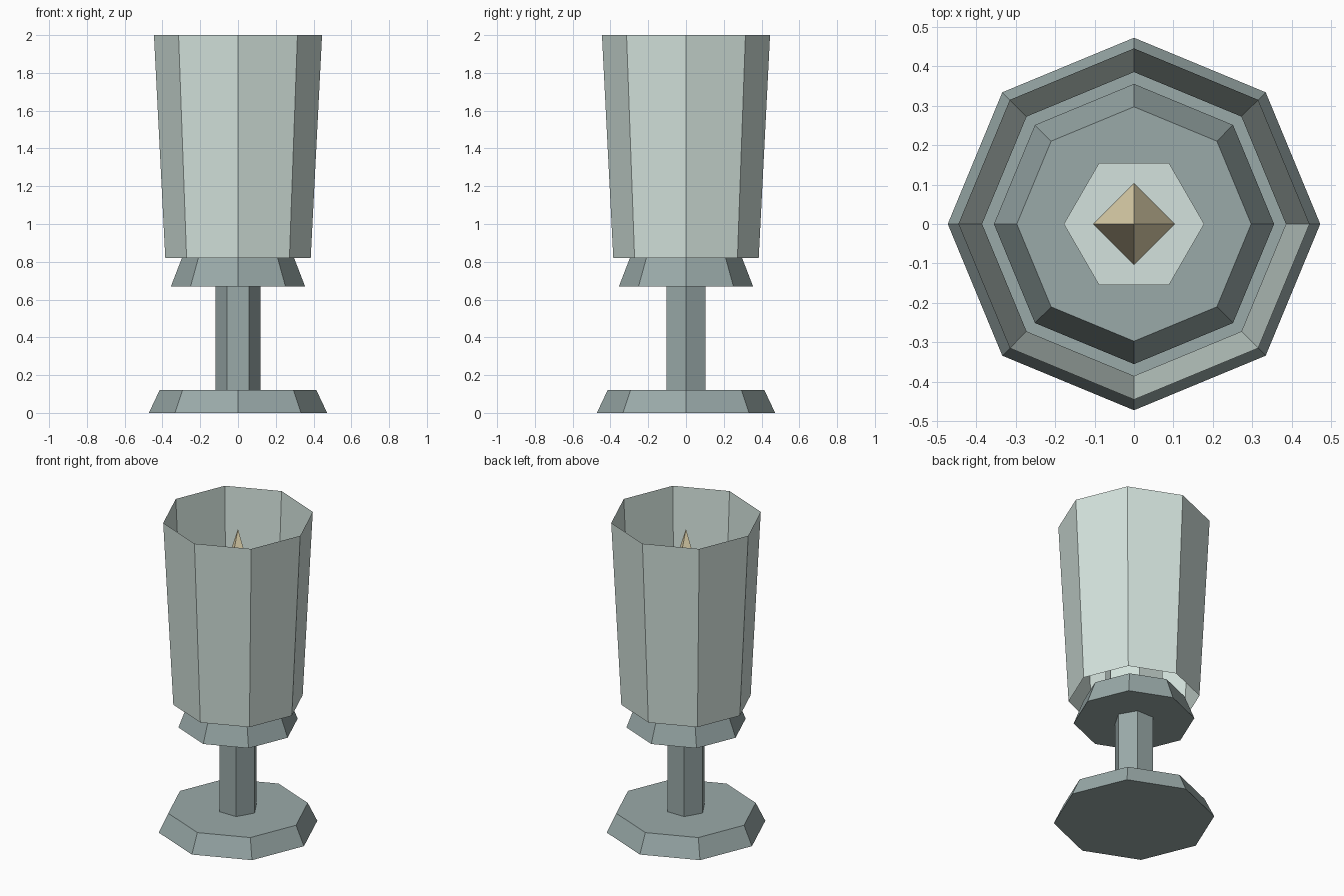
import bpy, bmesh
from math import cos, sin, tau

if "Cube" in bpy.data.objects:
    bpy.data.objects.remove(bpy.data.objects["Cube"], do_unlink=True)


def material(name, rgb):
    mat = bpy.data.materials.new(name)
    mat.use_nodes = True
    mat.diffuse_color = (*rgb, 1)
    bsdf = next(n for n in mat.node_tree.nodes if n.type == "BSDF_PRINCIPLED")
    bsdf.inputs["Base Color"].default_value = (*rgb, 1)
    return mat


def frustum(name, mat, sides, low, high, bottom=True, top=True):
    """Flat-sided tapered prism; low and high are (radius, z)."""
    bm = bmesh.new()

    def ring(radius, z):
        if radius == 0:
            return [bm.verts.new((0, 0, z))] * sides
        return [bm.verts.new((radius * cos(tau * i / sides),
                              radius * sin(tau * i / sides), z))
                for i in range(sides)]

    a, b = ring(*low), ring(*high)
    for i in range(sides):
        j = (i + 1) % sides
        corners = [a[i], a[j], b[j], b[i]]
        bm.faces.new(list(dict.fromkeys(corners)))
    if bottom:
        bm.faces.new(a[::-1])
    if top and high[0] > 0:
        bm.faces.new(b)
    mesh = bpy.data.meshes.new(name)
    bm.to_mesh(mesh)
    bm.free()
    mesh.materials.append(mat)
    obj = bpy.data.objects.new(name, mesh)
    bpy.context.collection.objects.link(obj)
    return obj


metal = material("blue grey metal", (0.323, 0.402, 0.397))
pale = material("pale glass and wax", (0.658, 0.768, 0.723))
fire = material("warm flame", (0.84, 0.738, 0.474))

# Stand: foot, hexagonal stem and flared holder
frustum("foot", metal, 8, (0.472, 0), (0.415, 0.12))
frustum("stem", metal, 6, (0.119, 0.12), (0.119, 0.67), bottom=False, top=False)
frustum("holder", metal, 8, (0.355, 0.67), (0.297, 0.82))

# Candle and flame inside the shade
frustum("candle", pale, 6, (0.178, 0.82), (0.178, 1.62), bottom=False)
frustum("flame", fire, 4, (0.103, 1.62), (0, 1.925))

# Thin shade, open at both ends
frustum("glass_shade", pale, 8, (0.385, 0.82), (0.445, 2.0), bottom=False, top=False)
